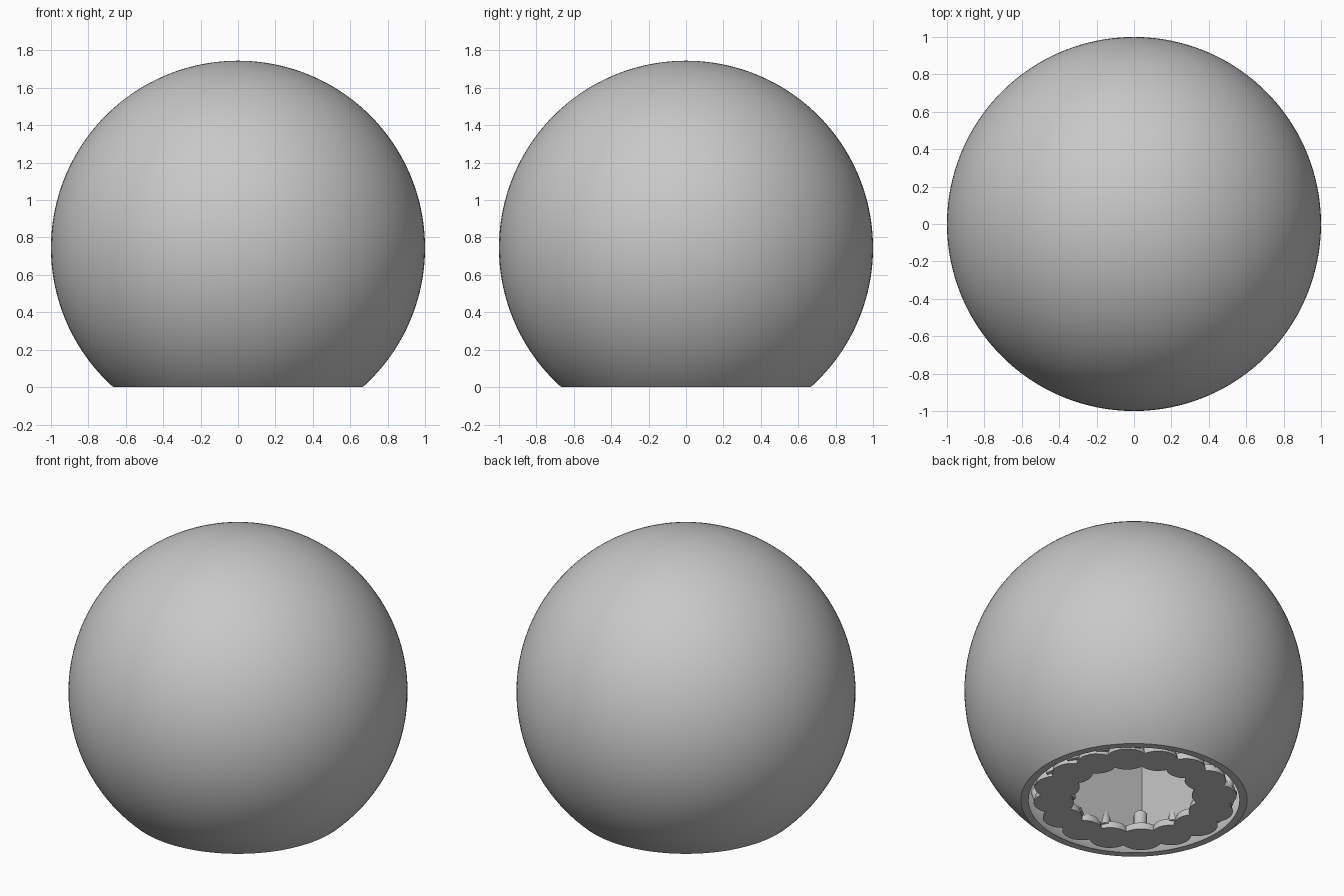
import bpy, bmesh, math, random
from mathutils import Vector

random.seed(4)
cube = bpy.data.objects.get("Cube")
if cube:
    bpy.data.objects.remove(cube, do_unlink=True)

grey = bpy.data.materials.new("plain grey")
grey.use_nodes = True
grey.diffuse_color = (0.58, 0.58, 0.58, 1)
grey.node_tree.nodes["Principled BSDF"].inputs["Base Color"].default_value = grey.diffuse_color

CENTRE = 0.745


def finish(name, bm, angle=40):
    bmesh.ops.recalc_face_normals(bm, faces=bm.faces)
    mesh = bpy.data.meshes.new(name)
    bm.to_mesh(mesh)
    bm.free()
    mesh.materials.append(grey)
    obj = bpy.data.objects.new(name, mesh)
    bpy.context.collection.objects.link(obj)
    bpy.ops.object.select_all(action="DESELECT")
    obj.select_set(True)
    bpy.context.view_layer.objects.active = obj
    bpy.ops.object.shade_smooth_by_angle(angle=math.radians(angle))
    return obj


def arc(radius, steps=64):
    """Profile of a sphere from its top down to the cut at z = 0."""
    end = math.acos(-CENTRE / radius)
    return [(radius * math.sin(end * i / steps), CENTRE + radius * math.cos(end * i / steps))
            for i in range(steps + 1)]


def lathe(name, profile, sides):
    bm = bmesh.new()
    verts = [bm.verts.new((r, 0, z)) for r, z in profile]
    edges = [bm.edges.new(pair) for pair in zip(verts, verts[1:])]
    bmesh.ops.spin(bm, geom=verts + edges, cent=(0, 0, 0), axis=(0, 0, 1),
                   angle=math.tau, steps=sides, use_merge=True)
    bmesh.ops.remove_doubles(bm, verts=bm.verts, dist=1e-5)
    return finish(name, bm)


def tube(name, points, radius):
    """Bent stem with flat ends swept through the points."""
    curve = bpy.data.curves.new(name, "CURVE")
    curve.dimensions = "3D"
    curve.bevel_depth = radius
    curve.bevel_resolution = 4
    curve.use_fill_caps = True
    spline = curve.splines.new("POLY")
    spline.points.add(len(points) - 1)
    for point, co in zip(spline.points, points):
        point.co = (*co, 1)
    curve.materials.append(grey)
    obj = bpy.data.objects.new(name, curve)
    bpy.context.collection.objects.link(obj)
    return obj


# Hollow globe, cut open at the bottom
lathe("globe_shell", arc(1.0) + arc(0.97)[::-1], 128)

# Scalloped base ring of overlapping round pads
bm = bmesh.new()
COUNT = 16
for i in range(COUNT):
    a = math.tau * i / COUNT
    size = random.uniform(0.115, 0.135)
    pad = bmesh.ops.create_cone(bm, cap_ends=True, segments=24, radius1=size,
                                radius2=size * 0.9, depth=0.05)["verts"]
    bmesh.ops.translate(bm, verts=pad,
                        vec=(0.475 * math.cos(a), 0.475 * math.sin(a), 0.03))
finish("base_ring", bm)

# Short stubs standing along the inner and outer edges of the ring
for row, (radius, count) in {"inner": (0.41, 12), "outer": (0.55, 18)}.items():
    for i in range(count):
        a = math.tau * (i + 0.5) / count
        out = Vector((math.cos(a), math.sin(a), 0))
        h = random.uniform(0.07, 0.13)
        base = out * radius + Vector((0, 0, 0.03))
        top = base + out * 0.03 + Vector((0, 0, h))
        tube(f"{row}_stub_{i + 1}", [base, top], 0.04)

# Tall bent stem
tube("bent_stem", [(0.28, -0.28, 0.03), (0.31, -0.25, 0.28),
                   (0.26, -0.28, 0.42), (0.25, -0.25, 0.75)], 0.05)

# Square inner walls with a roof, open below
bm = bmesh.new()
bmesh.ops.create_cube(bm, size=0.76)
bmesh.ops.translate(bm, verts=bm.verts, vec=(0, 0, 0.42))
bottom = [f for f in bm.faces if f.normal.z < -0.5]
bmesh.ops.delete(bm, geom=bottom, context="FACES")
walls = finish("inner_walls", bm)
